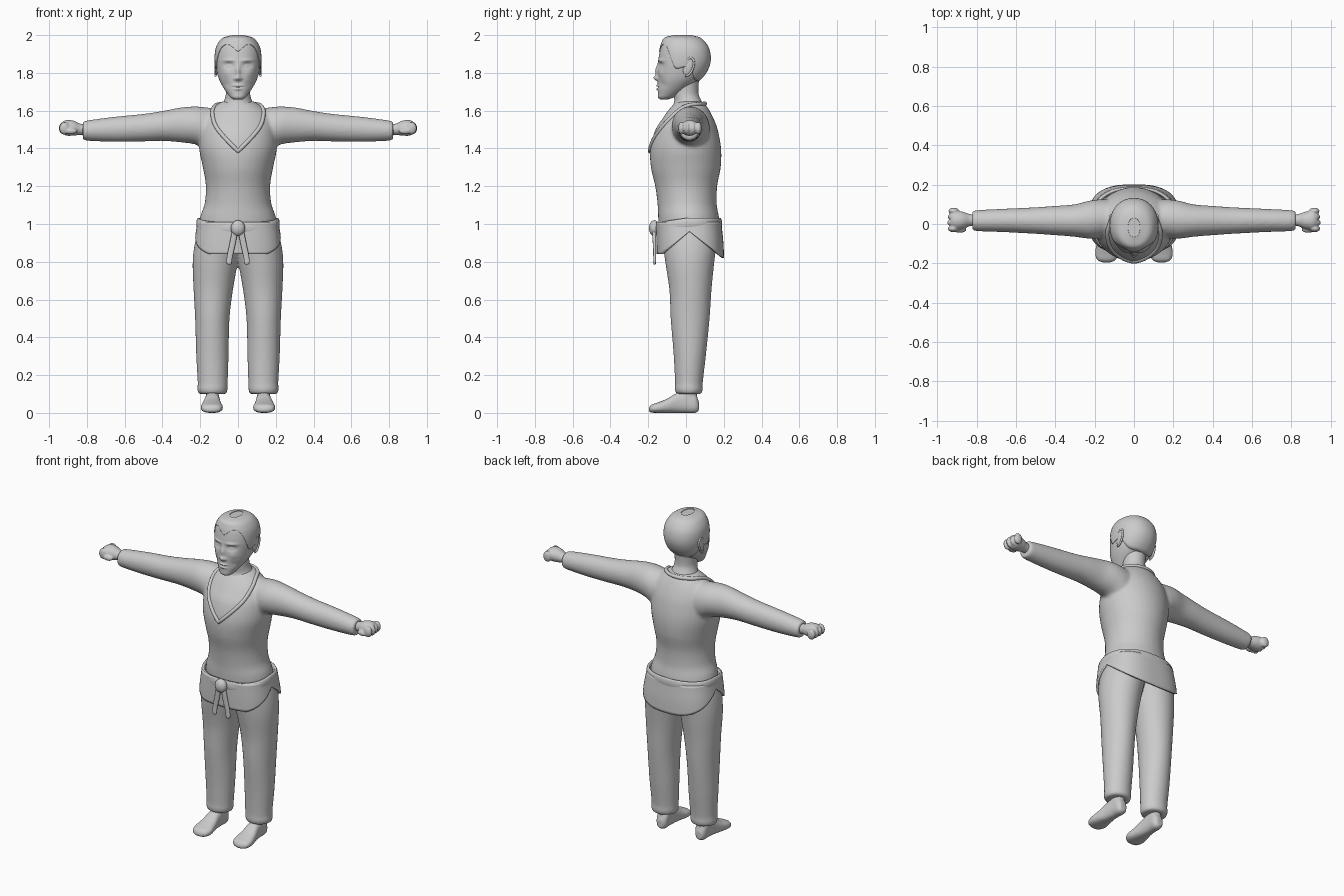
import bpy, bmesh
from math import sin, cos, pi, exp, copysign
from mathutils import Matrix, Vector

if "Cube" in bpy.data.objects:
    bpy.data.objects.remove(bpy.data.objects["Cube"])


def interp(rows, s):
    """Smooth interpolation of rows (s, values...) at s."""
    s = min(max(s, rows[0][0]), rows[-1][0])
    i = next(k for k in range(len(rows) - 1) if s <= rows[k + 1][0])
    a, b = rows[i], rows[i + 1]
    p, q = rows[max(i - 1, 0)], rows[min(i + 2, len(rows) - 1)]
    h = b[0] - a[0]
    t = (s - a[0]) / h
    out = []
    for k in range(1, len(a)):
        m0 = (b[k] - p[k]) / (b[0] - p[0]) * h
        m1 = (q[k] - a[k]) / (q[0] - a[0]) * h
        out.append((2*t**3 - 3*t*t + 1)*a[k] + (t**3 - 2*t*t + t)*m0 + (3*t*t - 2*t**3)*b[k] + (t**3 - t*t)*m1)
    return out


def at(rows, s, t, p=1.0):
    """Point on the section (s, u0, u1, v0, v1); t = 0 is the v0 side."""
    u0, u1, v0, v1 = interp(rows, s)
    a, b = copysign(abs(sin(t))**p, sin(t)), copysign(abs(cos(t))**p, cos(t))
    return (u0 + u1)/2 + (u1 - u0)/2*a, (v0 + v1)/2 - (v1 - v0)/2*b


def loft(bm, rows, axis='z', sx=1, n=40, m=40, p=1.0):
    rings = []
    for i in range(m + 1):
        s = rows[0][0] + (rows[-1][0] - rows[0][0])*(1 - cos(pi*i/m))/2
        ring = []
        for j in range(n):
            u, v = at(rows, s, 2*pi*j/n, p)
            x, y, z = {'z': (u, v, s), 'x': (s, v, u), 'y': (u, s, v)}[axis]
            ring.append(bm.verts.new((sx*x, y, z)))
        rings.append(ring)
    for a, b in zip(rings, rings[1:]):
        for j in range(n):
            bm.faces.new((a[j], a[(j + 1) % n], b[(j + 1) % n], b[j]))
    bm.faces.new(rings[0])
    bm.faces.new(rings[-1])


def ball(bm, c, r, tilt=0.0):
    mat = Matrix.Translation(c) @ Matrix.Rotation(tilt, 4, 'X') @ Matrix.Diagonal((*r, 1))
    bmesh.ops.create_uvsphere(bm, u_segments=24, v_segments=16, radius=1, matrix=mat)


def finish(bm, name, voxel=0, smooth=0, thick=0):
    bmesh.ops.recalc_face_normals(bm, faces=bm.faces)
    me = bpy.data.meshes.new(name)
    for f in bm.faces:
        f.smooth = len(f.verts) < 5
    bm.to_mesh(me)
    bm.free()
    ob = bpy.data.objects.new(name, me)
    bpy.context.collection.objects.link(ob)
    if voxel:
        md = ob.modifiers.new('fuse', 'REMESH')
        md.mode, md.voxel_size, md.use_smooth_shade = 'VOXEL', voxel, True
    if smooth:
        md = ob.modifiers.new('soften', 'SMOOTH')
        md.factor, md.iterations = 0.5, smooth
    if thick:
        md = ob.modifiers.new('thickness', 'SOLIDIFY')
        md.thickness, md.offset = thick, 0
    return ob


def sheet(name, f, nu, nv, wrap_v=False, thick=0):
    """Surface f(u, v), closed round u; v runs 0..1."""
    bm = bmesh.new()
    g = [[bm.verts.new(f(2*pi*i/nu, j/nv)) for j in range(nv + (not wrap_v))] for i in range(nu)]
    for i in range(nu):
        for j in range(nv):
            a, b, k = g[i], g[(i + 1) % nu], (j + 1) % len(g[0])
            bm.faces.new((a[j], b[j], b[k], a[k]))
    return finish(bm, name, thick=thick)


def tube(name, pts, r, cyclic=False):
    cu = bpy.data.curves.new(name, 'CURVE')
    cu.dimensions, cu.bevel_depth, cu.bevel_resolution, cu.use_fill_caps = '3D', r, 3, True
    sp = cu.splines.new('POLY')
    sp.points.add(len(pts) - 1)
    for q, c in zip(sp.points, pts):
        q.co = (*c, 1)
    sp.use_cyclic_u, sp.use_smooth = cyclic, True
    bpy.context.collection.objects.link(bpy.data.objects.new(name, cu))


# Jacket: torso and sleeves fused
TORSO = [(0.93, -.20, .20, -.13, .165), (1.0, -.205, .205, -.145, .178), (1.05, -.197, .197, -.148, .172),
         (1.1, -.178, .178, -.15, .163), (1.2, -.17, .17, -.163, .165), (1.3, -.186, .186, -.186, .184),
         (1.4, -.206, .206, -.189, .186), (1.5, -.203, .203, -.162, .168), (1.55, -.19, .19, -.13, .15),
         (1.6, -.155, .155, -.095, .125), (1.64, -.10, .10, -.06, .098), (1.65, -.08, .08, -.045, .085)]
ARM = [(.05, 1.44, 1.6, -.05, .11), (.15, 1.39, 1.615, -.07, .125), (.22, 1.42, 1.622, -.075, .12),
       (.3, 1.432, 1.617, -.065, .10), (.4, 1.44, 1.598, -.057, .092), (.5, 1.437, 1.583, -.05, .085),
       (.65, 1.435, 1.568, -.042, .078), (.8, 1.441, 1.548, -.036, .07), (.822, 1.447, 1.542, -.032, .066)]
bm = bmesh.new()
loft(bm, TORSO)
for sx in (1, -1):
    loft(bm, ARM, 'x', sx)
finish(bm, 'jacket', 0.009, 6)

# Collar following the V neck and round the back
NECKLINE = [(0, 1.385), (.55, 1.5), (.9, 1.58), (1.35, 1.622), (2.2, 1.635), (pi, 1.637)]
path = []
for i in range(-40, 40):
    t = pi*i/40
    z = interp(NECKLINE, abs(t))[0]
    path.append((*at(TORSO, z, t), z))
tube('collar', path, 0.011, True)

# Trousers
LEG = [(.10, .062, .208, -.052, .082), (.125, .055, .216, -.06, .09), (.15, .055, .213, -.058, .088),
       (.3, .05, .221, -.065, .105), (.5, .045, .227, -.081, .125), (.65, .027, .235, -.088, .135),
       (.8, .0, .24, -.11, .15), (.9, -.02, .228, -.122, .162), (1.0, -.04, .2, -.125, .16)]
bm = bmesh.new()
for sx in (1, -1):
    loft(bm, LEG, 'z', sx)
finish(bm, 'trousers', 0.009, 4)

# Jacket skirt with side slits, and belt
SKIRT = [(.8, -.232, .232, -.148, .196), (.9, -.226, .226, -.15, .192), (1.0, -.21, .21, -.15, .182),
         (1.06, -.203, .203, -.15, .178)]


def skirt_point(t, v):
    c = copysign(abs(cos(t))**.75, cos(t))
    low = .96 - (.12*min(1, c*1.15) if c > 0 else -.14*c)
    z = low + (1.01 - low)*v
    return (*at(SKIRT, z, t, .75), z)


def belt_point(t, v):
    z = 1.003 - .025*max(0, cos(t))
    x, y = at(SKIRT, z, t, .85)
    k = 1 + .055*cos(2*pi*v)
    return x*k, .017 + (y - .017)*k, z + .03*sin(2*pi*v)


sheet('jacket_skirt', skirt_point, 96, 12, thick=.012)
sheet('belt', belt_point, 80, 16, True)
bm = bmesh.new()
ball(bm, (0, -.168, .978), (.038, .028, .042))
finish(bm, 'belt_knot')
bm = bmesh.new()
for sx in (1, -1):
    loft(bm, [(.785, .04, .05, -.169, -.163), (.79, .034, .06, -.173, -.159), (.82, .03, .06, -.173, -.158),
              (.9, .012, .044, -.176, -.158), (.97, 0, .03, -.18, -.158)], 'z', sx, 20, 16, .7)
finish(bm, 'belt_ends')

# Feet
FOOT = [(-.197, .125, .155, .008, .025), (-.185, .095, .185, .002, .042), (-.15, .08, .197, 0, .055),
        (-.1, .087, .19, 0, .075), (-.05, .095, .178, 0, .105), (0, .098, .172, 0, .12),
        (.05, .1, .168, 0, .1), (.068, .115, .155, .012, .06)]
ANKLE = [(.05, .1, .17, -.04, .06), (.1, .102, .17, -.035, .06), (.18, .1, .17, -.035, .06)]
bm = bmesh.new()
for sx in (1, -1):
    loft(bm, FOOT, 'y', sx, p=.8)
    loft(bm, ANKLE, 'z', sx)
finish(bm, 'feet', 0.006, 4)

# Fists
HAND = [(.77, 1.465, 1.53, -.008, .048), (.83, 1.472, 1.53, -.01, .05), (.87, 1.468, 1.547, -.025, .062),
        (.91, 1.468, 1.55, -.03, .068), (.93, 1.48, 1.54, -.02, .06)]
bm = bmesh.new()
for sx in (1, -1):
    loft(bm, HAND, 'x', sx)
    for i in range(4):
        ball(bm, (sx*(.922 - .003*abs(i - 1)), -.024 + .03*i, 1.507), (.027, .017, .033))
    ball(bm, (sx*.885, -.028, 1.492), (.034, .017, .017))
finish(bm, 'fists', 0.005, 2)

# Neck
bm = bmesh.new()
loft(bm, [(1.56, -.1, .1, -.09, .11), (1.62, -.092, .092, -.072, .098), (1.65, -.075, .075, -.062, .083),
          (1.69, -.064, .064, -.066, .066), (1.78, -.066, .066, -.06, .07)])
finish(bm, 'neck')

# Head, with the face pressed in and out: (x, z, width, height, depth)
HEAD = [(1.66, -.025, .025, -.138, -.095), (1.67, -.04, .04, -.148, -.065), (1.69, -.056, .056, -.149, -.03),
        (1.72, -.076, .076, -.149, .015), (1.76, -.098, .098, -.149, .068), (1.8, -.111, .111, -.149, .104),
        (1.86, -.12, .12, -.147, .127), (1.92, -.117, .117, -.138, .122), (1.96, -.1, .1, -.126, .1),
        (1.985, -.073, .073, -.108, .07), (1.996, -.03, .03, -.065, .03)]
FACE = [(.048, 1.84, .024, .015, .015), (.048, 1.838, .014, .008, -.008), (.05, 1.866, .03, .008, -.007),
        (0, 1.81, .012, .03, -.014), (0, 1.772, .013, .013, -.021), (.017, 1.769, .008, .008, -.007),
        (0, 1.733, .022, .006, -.009), (0, 1.724, .026, .003, .005), (0, 1.714, .018, .006, -.008),
        (.062, 1.795, .02, .018, -.004), (.06, 1.74, .02, .02, .005)]
bm = bmesh.new()
loft(bm, HEAD, n=128, m=110, p=.93)
for v in bm.verts:
    if v.co.y < -.03:
        x, z = abs(v.co.x), v.co.z
        v.co.y += sum(d*exp(-((x - a)/w)**2 - ((z - b)/h)**2) for a, b, w, h, d in FACE)
finish(bm, 'head')

# Close-cropped hair with a widow's peak
HAIRLINE = [(0, 1.912), (.4, 1.947), (.8, 1.935), (1.1, 1.87), (1.3, 1.825), (1.7, 1.83), (2.3, 1.77), (pi, 1.755)]


def hair_point(t, v):
    low = interp(HAIRLINE, min(t, 2*pi - t))[0]
    z = low + (1.996 - low)*sin(v*pi/2)
    return Vector((0, -.01, 1.85)) + (Vector((*at(HEAD, z, t, .93), z)) - Vector((0, -.01, 1.85)))*1.015


sheet('hair', hair_point, 96, 24, thick=.003)

# Ears with a raised rim
bm = bmesh.new()
for sx in (1, -1):
    ball(bm, (sx*.114, .012, 1.832), (.009, .024, .046), -.35)
    turn = Matrix.Rotation(-.35, 3, 'X')
    rim = [Vector((sx*.119, .012, 1.832)) + turn @ Vector((0, .026*sin(a), .05*cos(a)))
           for a in [-.9 + 4.0*i/24 for i in range(25)]]
    tube('ear_rim', rim, .006)
finish(bm, 'ears')
